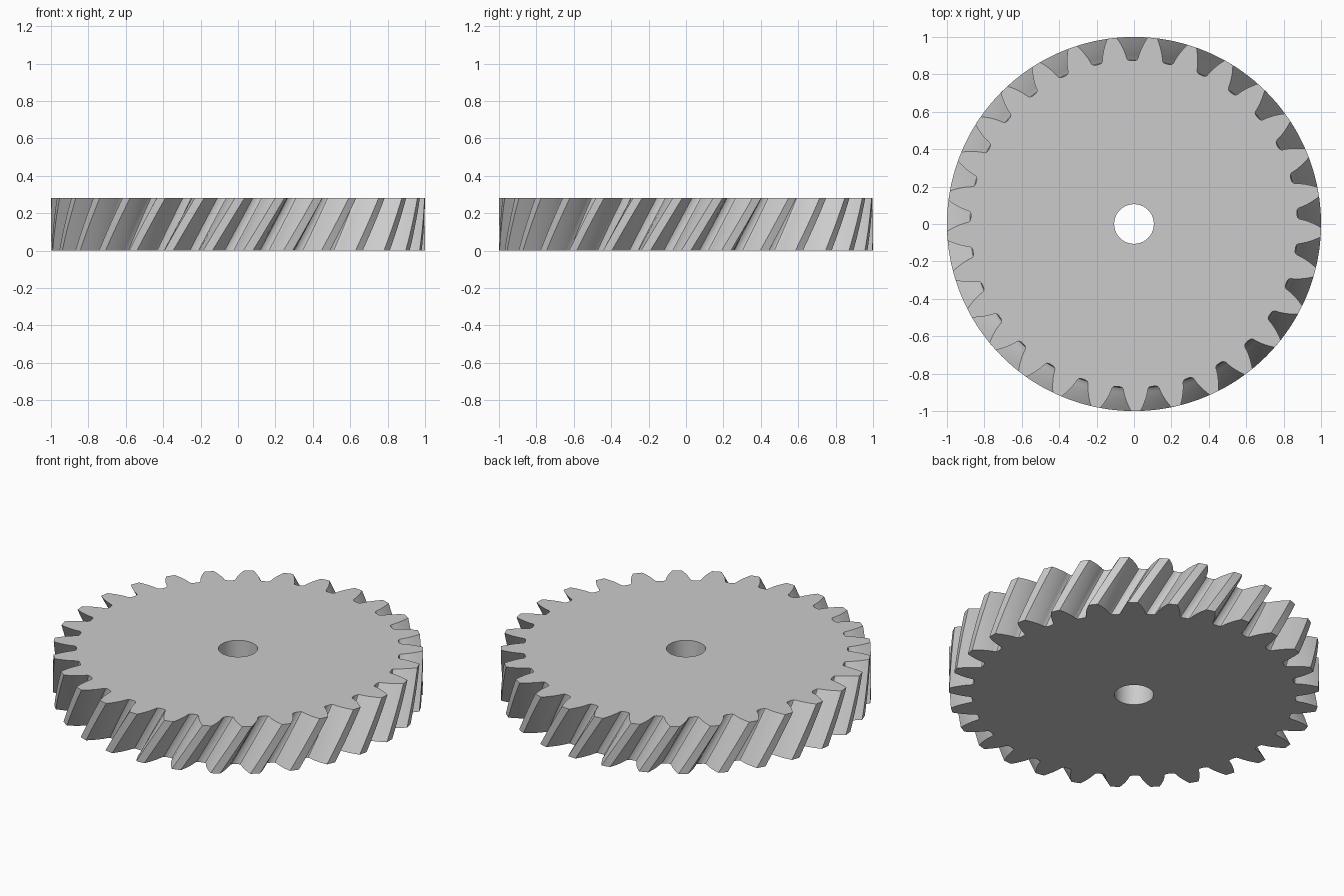
import bpy, bmesh
from math import sin, cos, tan, acos, atan, pi, radians

if "Cube" in bpy.data.objects:
    bpy.data.objects.remove(bpy.data.objects["Cube"], do_unlink=True)

# Gear proportions, all derived from tooth count and helix angle
TEETH = 29
HELIX = radians(30)
MODULE = 2 / (TEETH / cos(HELIX) + 2)
PITCH_R = 1 - MODULE
ROOT_R = PITCH_R - 1.25 * MODULE
THICK = 5 * MODULE
BORE_R = 0.106
TWIST = THICK * tan(HELIX) / PITCH_R
LAYERS = 12
PRESSURE = atan(tan(radians(20)) / cos(HELIX))
BASE_R = PITCH_R * cos(PRESSURE)


def involute(a):
    return tan(a) - a


def half_width(r):
    """Half of the tooth's angular width at radius r."""
    return pi / (2 * TEETH) + involute(PRESSURE) - involute(acos(BASE_R / r))


# Half a tooth, from tip to root, as (angle from tooth centre, radius)
half = pi / TEETH
flank_start = ROOT_R + 0.013
steps = 7
side = []
for i in range(steps + 1):
    r = 1 + (flank_start - 1) * i / steps
    side.append((half_width(r), r))
side += [(half - radians(1.55), ROOT_R + 0.004), (half - radians(0.9), ROOT_R + 0.0004)]

# Whole tooth: mirrored side, tip centre, side, gap centre
tooth = [(-a, r) for a, r in reversed(side)] + [(0, 1)] + side + [(half, ROOT_R)]
outline = [(a + 2 * half * t, r) for t in range(TEETH) for a, r in tooth]
bore = [(a, BORE_R) for a, r in outline]

# Twisted rings: up the toothed rim, then back down the bore
bm = bmesh.new()


def ring(profile, level):
    turn, z = TWIST * level / LAYERS, THICK * level / LAYERS
    return [bm.verts.new((r * cos(a + turn), r * sin(a + turn), z)) for a, r in profile]


rings = [ring(outline, k) for k in range(LAYERS + 1)]
rings += [ring(bore, k) for k in range(LAYERS, -1, -1)]
count = len(outline)
for k, lower in enumerate(rings):
    upper = rings[(k + 1) % len(rings)]
    for i in range(count):
        j = (i + 1) % count
        bm.faces.new((lower[i], lower[j], upper[j], upper[i]))
bmesh.ops.recalc_face_normals(bm, faces=bm.faces)

mesh = bpy.data.meshes.new("helical_gear")
bm.to_mesh(mesh)
bm.free()
gear = bpy.data.objects.new("helical_gear", mesh)
bpy.context.collection.objects.link(gear)

# Plain grey metal
grey = bpy.data.materials.new("light_grey")
grey.use_nodes = True
colour = (0.6, 0.6, 0.6, 1)
grey.diffuse_color = colour
grey.node_tree.nodes["Principled BSDF"].inputs["Base Color"].default_value = colour
mesh.materials.append(grey)

# Smooth flanks and bore, crisp tooth edges
bpy.ops.object.select_all(action="DESELECT")
gear.select_set(True)
bpy.context.view_layer.objects.active = gear
bpy.ops.object.shade_smooth_by_angle(angle=radians(30))
